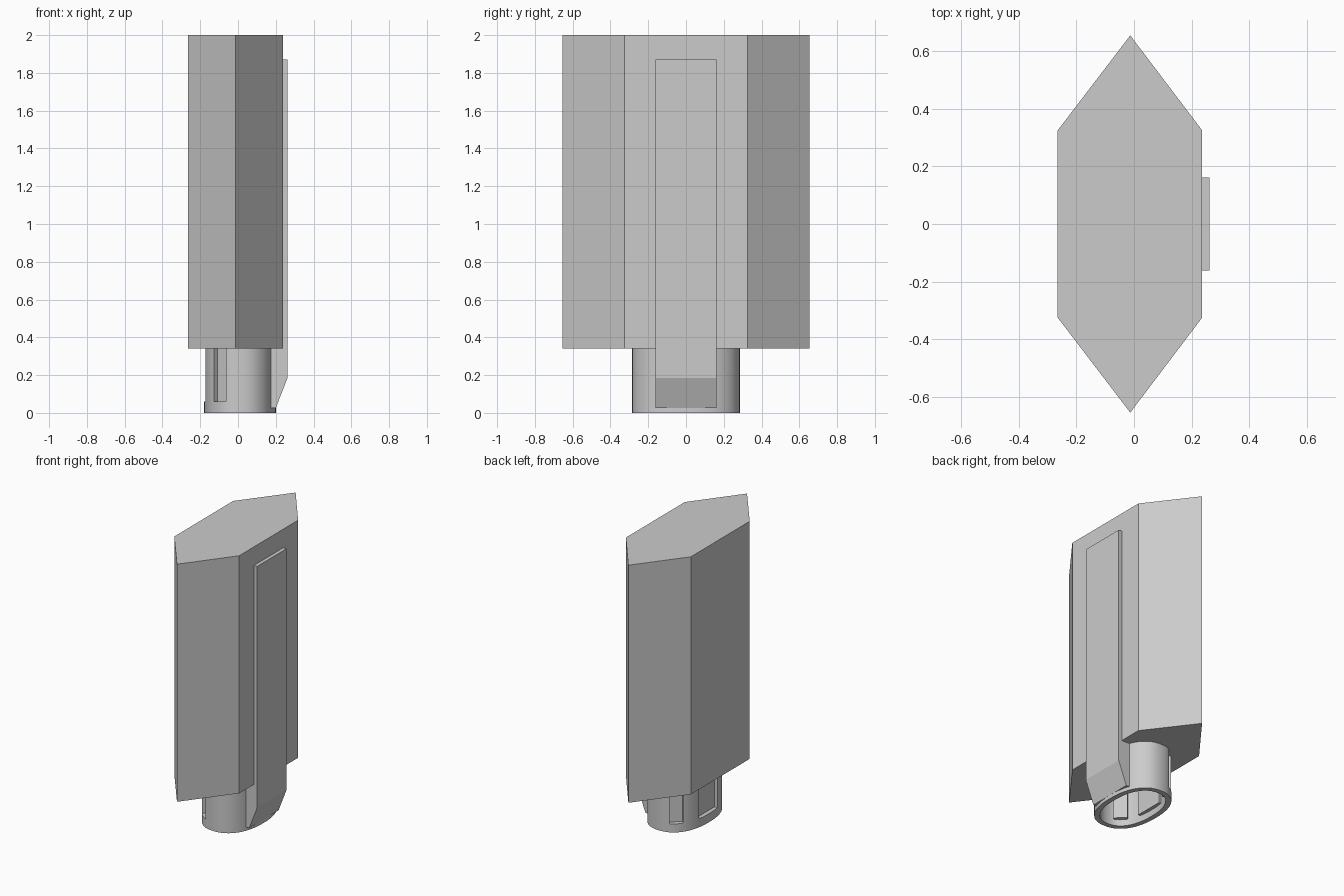
import bpy, bmesh, math
from mathutils import Matrix, Vector

if "Cube" in bpy.data.objects:
    bpy.data.objects.remove(bpy.data.objects["Cube"])


def finish(name, bm):
    bmesh.ops.recalc_face_normals(bm, faces=bm.faces)
    me = bpy.data.meshes.new(name)
    bm.to_mesh(me)
    bm.free()
    ob = bpy.data.objects.new(name, me)
    bpy.context.collection.objects.link(ob)
    return ob


def prism(name, points, offset):
    """Extrude a closed outline of 3D points along an offset."""
    bm = bmesh.new()
    face = bm.faces.new([bm.verts.new(p) for p in points])
    ext = bmesh.ops.extrude_face_region(bm, geom=[face])
    verts = [g for g in ext["geom"] if isinstance(g, bmesh.types.BMVert)]
    bmesh.ops.translate(bm, vec=offset, verts=verts)
    return finish(name, bm)


def box(name, x, y, z0, z1, depth, width, angle):
    """Upright box whose depth axis points along angle."""
    bm = bmesh.new()
    m = (Matrix.Translation((x, y, (z0 + z1) / 2)) @ Matrix.Rotation(angle, 4, 'Z')
         @ Matrix.Diagonal((depth, width, z1 - z0, 1)))
    bmesh.ops.create_cube(bm, size=1, matrix=m)
    return finish(name, bm)


# Hexagonal body
prism("body", [(-0.265, -0.325, 0.34), (-0.013, -0.655, 0.34), (0.237, -0.325, 0.34),
               (0.237, 0.325, 0.34), (-0.013, 0.655, 0.34), (-0.265, 0.325, 0.34)],
      (0, 0, 1.66))

# Raised strip on the right face, with a sloped foot
prism("side_strip", [(0.2, -0.162, 1.87), (0.262, -0.162, 1.87), (0.262, -0.162, 0.185),
                     (0.2, -0.162, 0.025), (0.17, -0.162, 0.025), (0.17, -0.162, 0.36)],
      (0, 0.324, 0))


# Hollow rounded neck
def ring(bm, rx, ry, z, n=64, power=2.3):
    verts = []
    for i in range(n):
        a = 2 * math.pi * i / n
        c, s = math.cos(a), math.sin(a)
        verts.append(bm.verts.new((0.01 + rx * math.copysign(abs(c) ** (2 / power), c),
                                   ry * math.copysign(abs(s) ** (2 / power), s), z)))
    return verts


bm = bmesh.new()
loops = [ring(bm, 0.19, 0.285, 0.36), ring(bm, 0.19, 0.285, 0),
         ring(bm, 0.155, 0.25, 0), ring(bm, 0.155, 0.25, 0.33)]
for a, b in zip(loops, loops[1:]):
    for i in range(len(a)):
        j = (i + 1) % len(a)
        bm.faces.new((a[i], a[j], b[j], b[i]))
bm.faces.new(loops[0])
bm.faces.new(loops[-1])
neck = finish("neck", bm)

# Three slots in the neck, each backed by a recessed block
slots = [("middle", -0.18, 0, 0.2, math.pi)]
for side, s in (("front", -1), ("back", 1)):
    slots.append((side, -0.098, 0.245 * s, 0.085, s * math.radians(132)))
for side, x, y, width, angle in slots:
    cutter = box("slot_cutter", x, y, 0.06, 0.35, 0.08, width, angle)
    cutter.hide_render = True
    mod = neck.modifiers.new("slot", 'BOOLEAN')
    mod.operation, mod.solver, mod.object = 'DIFFERENCE', 'EXACT', cutter
    bpy.context.view_layer.objects.active = neck
    bpy.ops.object.modifier_apply(modifier=mod.name)
    bpy.data.objects.remove(cutter)
    p = Vector((x, y)) - 0.045 * Vector((math.cos(angle), math.sin(angle)))
    box(side + "_slot_block", p.x, p.y, 0.045, 0.35, 0.03, width + 0.004, angle)

bpy.ops.object.select_all(action='DESELECT')
neck.select_set(True)
bpy.context.view_layer.objects.active = neck
bpy.ops.object.shade_smooth_by_angle(angle=math.radians(30))
